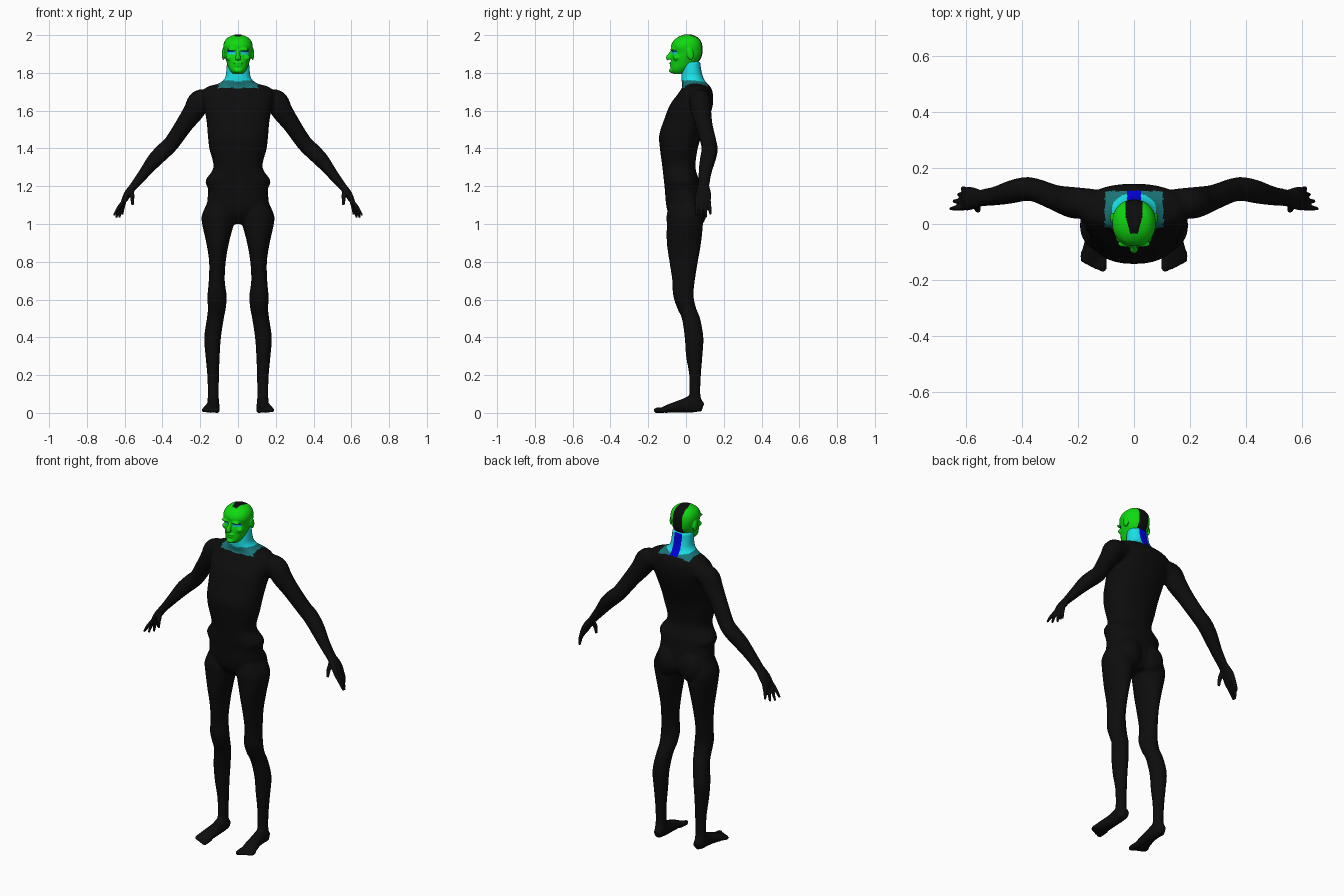
import bpy, bmesh, math
from mathutils import Vector, Matrix

cube = bpy.data.objects.get("Cube")
if cube:
    bpy.data.objects.remove(cube)

X, Y, Z = Vector((1, 0, 0)), Vector((0, 1, 0)), Vector((0, 0, 1))


def material(name, colour):
    m = bpy.data.materials.new(name)
    m.use_nodes = True
    m.diffuse_color = (*colour, 1)
    bsdf = m.node_tree.nodes["Principled BSDF"]
    bsdf.inputs["Base Color"].default_value = (*colour, 1)
    bsdf.inputs["Roughness"].default_value = 0.7
    return m


MATS = [material("black", (0.004, 0.004, 0.004)), material("green", (0.005, 0.7, 0.005)),
        material("cyan", (0.01, 0.75, 0.8)), material("dark teal", (0.01, 0.17, 0.18)),
        material("blue", (0.0, 0.0, 0.7))]
BLACK, GREEN, CYAN, TEAL, BLUE = range(5)


def smooth_rows(rows, steps=4):
    """Catmull-Rom resampling of a list of section rows."""
    out = []
    for i in range(len(rows) - 1):
        a, b = rows[max(i - 1, 0)], rows[i]
        c, d = rows[i + 1], rows[min(i + 2, len(rows) - 1)]
        for k in range(steps):
            t = k / steps
            out.append([q + t / 2 * (r - p + t * (2 * p - 5 * q + 4 * r - s + t * (3 * (q - r) + s - p)))
                        for p, q, r, s in zip(a, b, c, d)])
    return out + [rows[-1]]


def sweep(bm, rows, u, side=1, tangent=None, n=24, power=1.0):
    """Capped tube; each row is centre x, y, z, radius along u, radius across."""
    rows = smooth_rows(rows)
    pts = [Vector(r[:3]) for r in rows]
    rings = []
    for i, r in enumerate(rows):
        t = tangent or (pts[min(i + 1, len(pts) - 1)] - pts[max(i - 1, 0)]).normalized()
        v = t.cross(u).normalized()
        ring = []
        for k in range(n):
            a = math.tau * k / n
            c, s = (math.copysign(abs(f) ** power, f) for f in (math.cos(a), math.sin(a)))
            p = pts[i] + u * c * r[3] + v * s * r[4]
            ring.append(bm.verts.new((p.x * side, p.y, p.z)))
        rings.append(ring)
    for lo, hi in zip(rings, rings[1:]):
        for k in range(n):
            bm.faces.new((lo[k], lo[(k + 1) % n], hi[(k + 1) % n], hi[k]))
    bm.faces.new(rings[0][::-1])
    bm.faces.new(rings[-1])


def stack(bm, rows, side=1, power=1.0):
    """Vertical form from rows of z, x min, x max, y min, y max."""
    sweep(bm, [((x0 + x1) / 2, (y0 + y1) / 2, z, (x1 - x0) / 2, (y1 - y0) / 2)
               for z, x0, x1, y0, y1 in rows], X, side, Z, 32, power)


def blob(bm, centre, radii, tilt=0):
    mat = Matrix.Translation(centre) @ Matrix.Rotation(tilt, 4, "X") @ Matrix.Diagonal((*radii, 1))
    bmesh.ops.create_uvsphere(bm, u_segments=20, v_segments=12, radius=1, matrix=mat)


def finish(bm, name, voxel, rule, smoothing):
    """Fuse overlapping forms into one skin, then colour its faces by rule."""
    bmesh.ops.recalc_face_normals(bm, faces=bm.faces)
    mesh = bpy.data.meshes.new(name)
    bm.to_mesh(mesh)
    bm.free()
    ob = bpy.data.objects.new(name, mesh)
    bpy.context.collection.objects.link(ob)
    fuse = ob.modifiers.new("fuse", "REMESH")
    fuse.mode, fuse.voxel_size = "VOXEL", voxel
    soft = ob.modifiers.new("soften", "SMOOTH")
    soft.factor, soft.iterations = 0.5, smoothing
    graph = bpy.context.evaluated_depsgraph_get()
    skin = bpy.data.meshes.new_from_object(ob.evaluated_get(graph))
    ob.modifiers.clear()
    ob.data = skin
    skin.name = name
    skin.materials.clear()
    for m in MATS:
        skin.materials.append(m)
    for p in skin.polygons:
        p.use_smooth = True
        p.material_index = rule(p.center)


# Torso and neck
body = bmesh.new()
stack(body, [(z, -x, x, y0, y1) for z, x, y0, y1 in (
    (1.0, .05, -.05, .06), (1.05, .13, -.09, .09), (1.1, .162, -.105, .09), (1.18, .158, -.112, .078),
    (1.23, .172, -.117, .07), (1.3, .13, -.125, .05), (1.4, .152, -.138, .062), (1.47, .16, -.142, .085),
    (1.55, .167, -.117, .118), (1.63, .182, -.085, .142), (1.69, .192, -.042, .142),
    (1.725, .165, -.02, .13), (1.745, .1, -.022, .11), (1.775, .068, -.024, .092),
    (1.82, .062, -.022, .08), (1.86, .058, -.02, .076))], power=0.88)

for s in (1, -1):
    # Arm
    sweep(body, [(.14, .075, 1.665, .05, .045), (.2, .075, 1.65, .056, .062), (.235, .08, 1.595, .054, .056),
                 (.285, .095, 1.525, .046, .047), (.35, .12, 1.43, .043, .042), (.39, .125, 1.39, .043, .043),
                 (.44, .115, 1.34, .042, .04), (.5, .1, 1.265, .034, .029), (.56, .092, 1.19, .03, .02)], Y, s)
    # Leg with buttock, knee and calf
    stack(body, [(1.14, .04, .15, -.08, .07), (1.05, .015, .19, -.102, .09), (1.0, .022, .19, -.102, .09),
                 (.9, .048, .168, -.102, .08), (.8, .065, .153, -.088, .063), (.7, .07, .155, -.073, .047),
                 (.62, .06, .162, -.068, .04), (.55, .065, .16, -.045, .055), (.5, .075, .165, -.022, .075),
                 (.4, .09, .179, -.007, .092), (.3, .097, .172, 0, .087), (.2, .1, .163, .017, .079),
                 (.1, .102, .16, .018, .076), (.05, .1, .163, .01, .086), (.012, .107, .158, .02, .086)], s)
    blob(body, (s * .075, .06, 1.07), (.07, .05, .085))
    # Foot
    sweep(body, [(.13, .088, .028, .022, .024), (.13, .04, .046, .03, .046), (.132, -.02, .036, .034, .036),
                 (.14, -.08, .025, .043, .025), (.145, -.118, .017, .043, .017), (.145, -.135, .014, .035, .012)],
          X, s)
    # Toes
    for i, r in enumerate((.015, .01, .01, .01, .01)):
        x, y = (.112, .137, .154, .17, .183)[i], -.158 + .008 * i
        sweep(body, [(x, -.1, .016, r, r), (x, y, .013, r, r), (x, y - .012, .011, r * .6, r * .6)], X, s, n=12)


def body_colour(c):
    ax = abs(c.x)
    if c.z > 1.7 and c.y > .07 and ax < .026:
        return BLUE if c.z > 1.735 else BLACK
    if c.z > 1.755 - .1 * max(c.y, 0) + .1 * ax:
        return CYAN
    if c.z > 1.72 - .15 * max(c.y - .02, 0) and ax < .105 and c.y < .118:
        return TEAL
    return BLACK


finish(body, "body", .007, body_colour, 5)

# Head: skull and jaw, brow, nose, lips and ears
head = bmesh.new()
stack(head, [(z, -x, x, y0, y1) for z, x, y0, y1 in (
    (1.795, .026, -.068, -.01), (1.81, .04, -.081, .01), (1.83, .051, -.082, .035), (1.85, .058, -.08, .06),
    (1.88, .068, -.077, .08), (1.905, .073, -.072, .087), (1.94, .078, -.079, .087),
    (1.967, .071, -.069, .08), (1.988, .052, -.045, .062), (2.003, .018, -.012, .03))], power=0.92)
sweep(head, [(0, -.07, 1.915, .009, .012), (0, -.08, 1.9, .01, .012), (0, -.092, 1.882, .014, .014),
             (0, -.088, 1.87, .016, .012)], X, n=14)
blob(head, (0, -.079, 1.852), (.026, .009, .006))
blob(head, (0, -.077, 1.839), (.023, .009, .007))
blob(head, (0, -.078, 1.812), (.022, .012, .012))
for s in (1, -1):
    blob(head, (s * .031, -.071, 1.924), (.028, .012, .008))
    blob(head, (s * .045, -.05, 1.88), (.02, .018, .016))
    blob(head, (s * .077, .022, 1.9), (.009, .018, .033), .2)


def head_colour(c):
    ax = abs(c.x)
    if c.y > -.035 and c.z > 1.86 and ax < min(.03, .014 + .25 * (c.y + .035)):
        return BLACK
    if c.y > .03 and ax < .026:
        return BLUE
    if c.y > -.03 and c.z < 1.815 + .6 * c.y and ax < .075:
        return CYAN
    if c.y < -.035 and .014 < ax < .055 and 1.899 < c.z < 1.917:
        return BLUE if c.z > 1.912 else CYAN
    return GREEN


finish(head, "head", .004, head_colour, 3)

# Hands: palm, four fingers and thumb
for s, label in ((1, "left_hand"), (-1, "right_hand")):
    hand = bmesh.new()
    sweep(hand, [(.545, .092, 1.21, .028, .019), (.58, .092, 1.165, .04, .02),
                 (.6, .09, 1.13, .042, .016), (.612, .09, 1.108, .036, .01)], Y, s)
    for base, tx, ty, tz in ((.06, .657, .055, 1.045), (.08, .645, .082, 1.033),
                             (.1, .628, .106, 1.033), (.12, .612, .13, 1.05)):
        sweep(hand, [(.598, base, 1.13, .011, .011), ((.608 + tx) / 2, (base + ty) / 2, 1.085, .01, .01),
                     (tx, ty, tz, .006, .006)], Y, s, n=12)
    sweep(hand, [(.565, .075, 1.185, .014, .014), (.56, .055, 1.145, .012, .012),
                 (.558, .047, 1.1, .007, .007)], Y, s, n=12)
    finish(hand, label, .004, lambda c: BLACK, 2)
